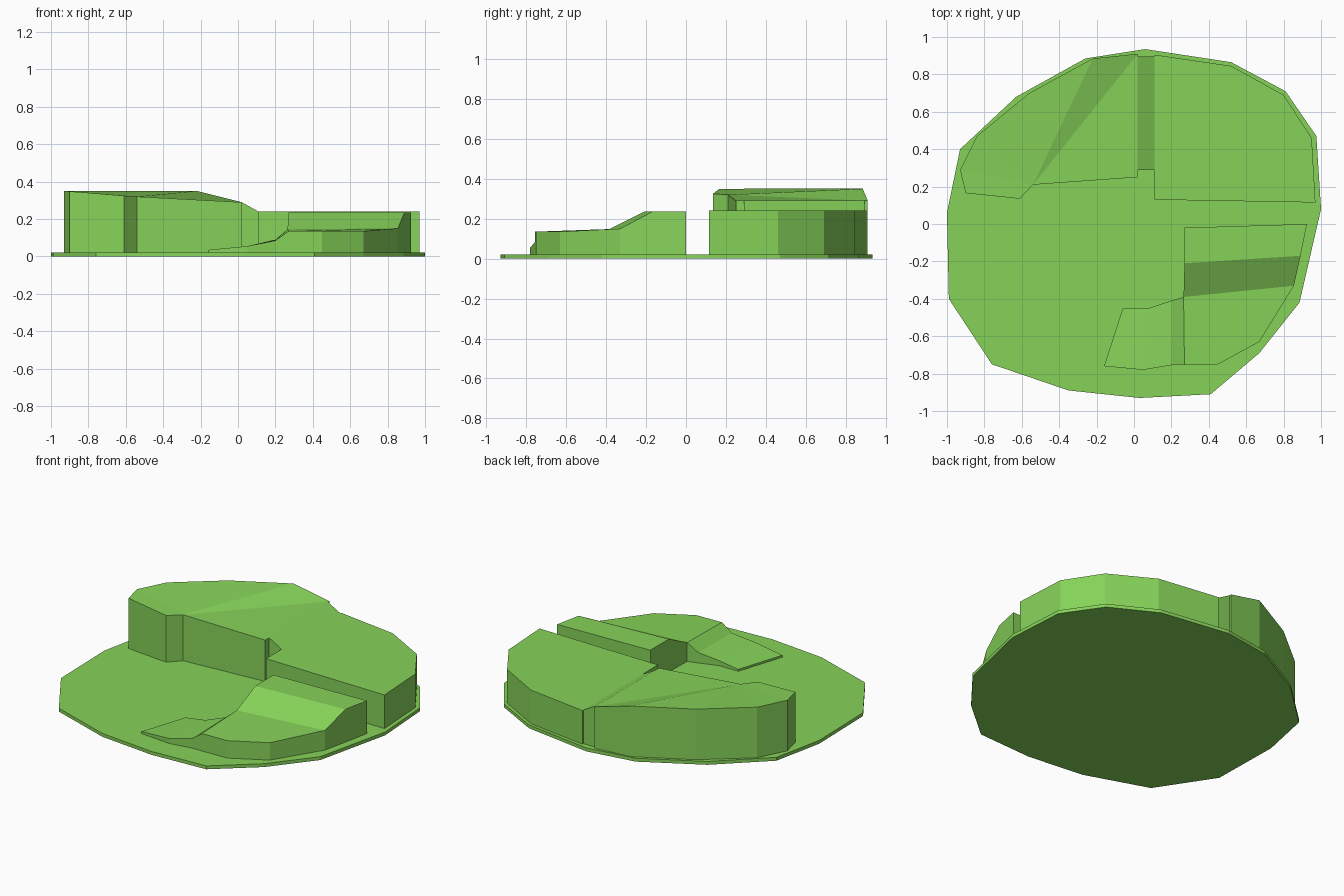
import bpy
import bmesh

if "Cube" in bpy.data.objects:
    bpy.data.objects.remove(bpy.data.objects["Cube"], do_unlink=True)

green = bpy.data.materials.new("leaf green")
green.use_nodes = True
colour = (0.24, 0.65, 0.1, 1)
green.diffuse_color = colour
green.node_tree.nodes["Principled BSDF"].inputs["Base Color"].default_value = colour


def block(name, outline, top_faces=None, height=None, floor=0.01):
    """Solid with vertical walls; the top is one face or several facets."""
    bm = bmesh.new()
    top = [bm.verts.new((p[0], p[1], p[2] if height is None else height)) for p in outline]
    low = [bm.verts.new((p[0], p[1], floor)) for p in outline]
    count = len(outline)
    for face in top_faces or [range(count)]:
        bm.faces.new([top[i] for i in face])
    bm.faces.new(low)
    for i in range(count):
        j = (i + 1) % count
        bm.faces.new((top[i], top[j], low[j], low[i]))
    bmesh.ops.recalc_face_normals(bm, faces=bm.faces)
    mesh = bpy.data.meshes.new(name)
    bm.to_mesh(mesh)
    bm.free()
    mesh.materials.append(green)
    obj = bpy.data.objects.new(name, mesh)
    bpy.context.collection.objects.link(obj)
    return obj


# Thin irregular ground disc
block("base_plate", [
    (.06, .935), (.52, .865), (.81, .71), (.975, .47), (1, .08), (.885, -.42),
    (.67, -.69), (.41, -.91), (.03, -.93), (-.35, -.89), (-.76, -.75),
    (-.99, -.4), (-1, .06), (-.93, .4), (-.63, .68), (-.26, .885)],
    height=.022, floor=0)

# Tall plateau at the back, its top fanned from the inner corner
tall = [(-.54, .21, .32), (-.61, .135, .325), (-.9, .165, .348), (-.93, .29, .35),
        (-.84, .47, .35), (-.56, .7, .35), (-.22, .885, .35),
        (.02, .91, .29), (.02, .25, .29)]
block("tall_plateau", tall, [(0, i, i + 1) for i in range(1, len(tall) - 1)])

# Short slope joining the two back plateaus
block("joining_slope", [(.02, .29, .29), (.11, .29, .24), (.11, .895, .24), (.02, .895, .29)])

# Level plateau at the back
block("level_plateau", [(.11, .13), (.97, .115), (.95, .46), (.8, .69), (.52, .845), (.11, .905)],
      height=.24)

# Front plateau: step, ramp, terrace and a tail running down to the ground
block("front_plateau", [
    (.27, -.02, .235), (.925, 0, .235), (.89, -.17, .235), (.855, -.33, .15),
    (.67, -.63, .135), (.45, -.75, .135), (.27, -.755, .135), (.2, -.755, .085),
    (.05, -.78, .055), (-.16, -.76, .035), (-.06, -.45, .035), (.08, -.45, .055),
    (.2, -.41, .09), (.265, -.39, .145), (.27, -.21, .235)],
    [(0, 14, 2, 1), (14, 13, 3, 2), (13, 6, 5, 4, 3),
     (13, 12, 7, 6), (12, 11, 8, 7), (11, 10, 9, 8)])
